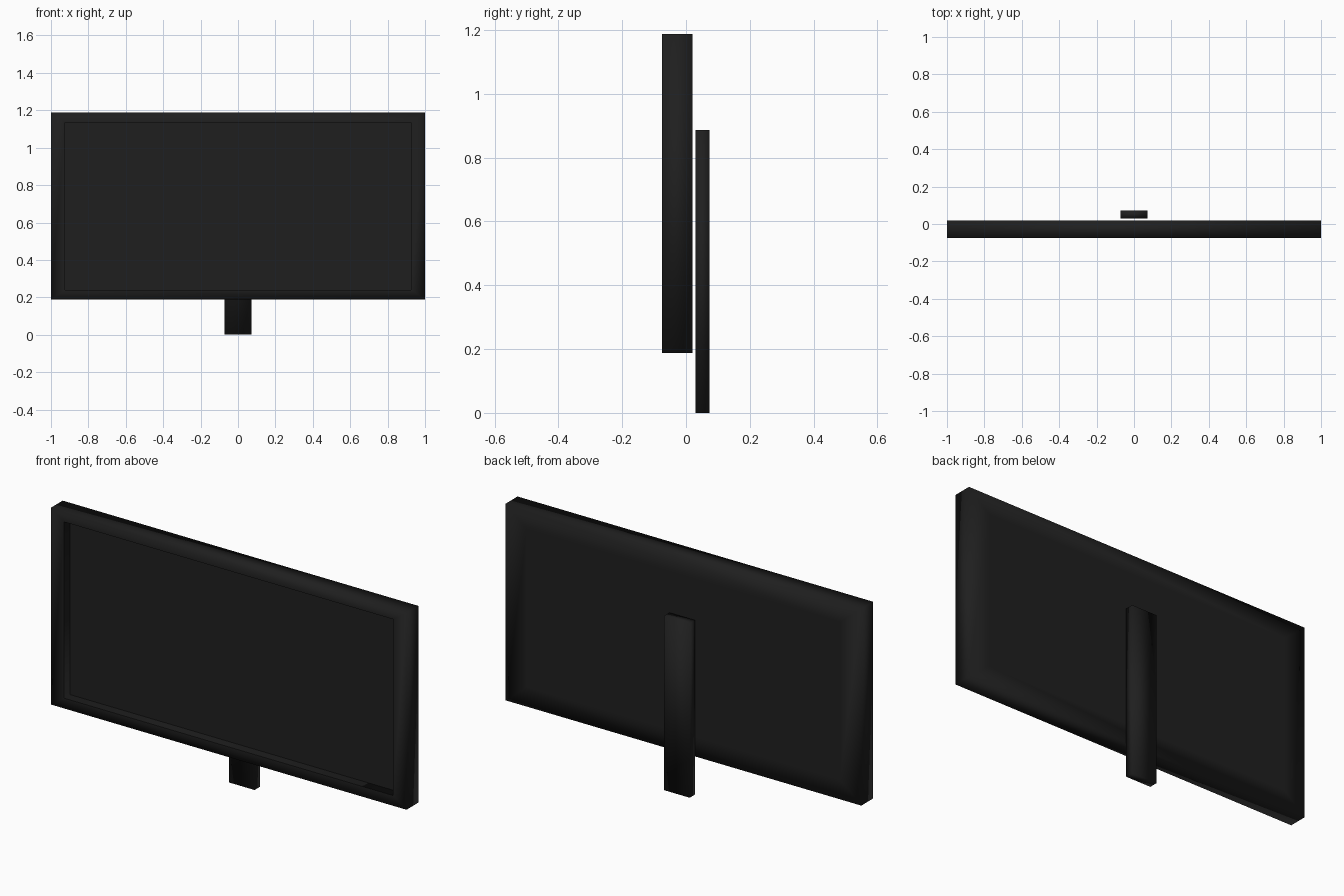
import bpy, bmesh

if "Cube" in bpy.data.objects:
    bpy.data.objects.remove(bpy.data.objects["Cube"])


def material(name, v):
    m = bpy.data.materials.new(name)
    m.diffuse_color = (v, v, v, 1)
    m.use_nodes = True
    m.node_tree.nodes["Principled BSDF"].inputs["Base Color"].default_value = m.diffuse_color
    return m


def loft(name, rings, zc, mat, sharp=()):
    """Skin rectangles (half width, half height, y), front to back, capped at both ends."""
    bm = bmesh.new()
    loops = [[bm.verts.new((sx * hx, y, zc + sz * hz))
              for sx, sz in ((-1, -1), (1, -1), (1, 1), (-1, 1))]
             for hx, hz, y in rings]
    for a, b in zip(loops, loops[1:]):
        for i in range(4):
            j = (i + 1) % 4
            bm.faces.new((a[i], b[i], b[j], a[j]))
    bm.faces.new(loops[0])
    bm.faces.new(loops[-1][::-1])
    bmesh.ops.recalc_face_normals(bm, faces=bm.faces[:])
    for f in bm.faces:
        f.smooth = True
    # keep chosen rings crisp
    for k in sharp:
        for i in range(4):
            e = bm.edges.get((loops[k][i], loops[k][(i + 1) % 4]))
            e.smooth = False
    me = bpy.data.meshes.new(name)
    bm.to_mesh(me)
    bm.free()
    me.materials.append(mat)
    ob = bpy.data.objects.new(name, me)
    bpy.context.collection.objects.link(ob)
    return ob


black = material("matte black", 0.0137)

# Display housing: recessed screen, step, bezel, soft-shaded rim, back panel
loft("display_housing", [
    (0.925, 0.448, -0.027),
    (0.925, 0.448, -0.075),
    (1.0, 0.5, -0.075),
    (1.0, 0.5, 0.02),
    (0.88, 0.40, 0.02),
], 0.688, black, sharp=(0, 1))

# Stand post behind the display
loft("stand_post", [
    (0.072, 0.443, 0.03),
    (0.072, 0.443, 0.073),
], 0.443, black)
